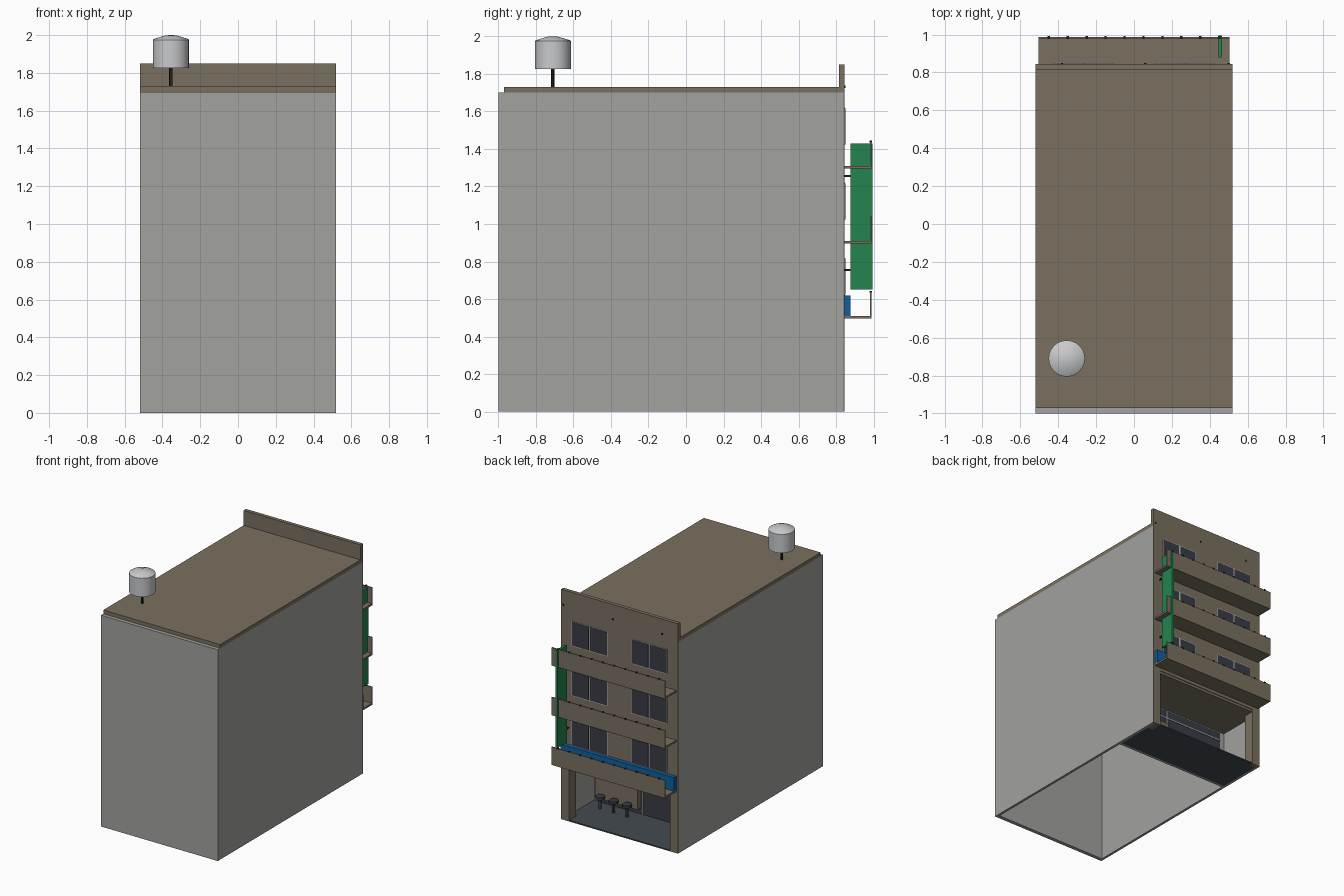
import bpy, bmesh, math

if "Cube" in bpy.data.objects:
    bpy.data.objects.remove(bpy.data.objects["Cube"])


def mat(name, r, g, b):
    m = bpy.data.materials.new(name)
    m.diffuse_color = (r, g, b, 1)
    m.use_nodes = True
    m.node_tree.nodes["Principled BSDF"].inputs["Base Color"].default_value = m.diffuse_color
    return m


GREY = mat("wall grey", 0.36, 0.36, 0.345)
TAN = mat("facade tan", 0.195, 0.163, 0.115)
DARK = mat("dark glass", 0.04, 0.045, 0.06)
SLATE = mat("floor slate", 0.055, 0.068, 0.08)
LIGHT = mat("frame light grey", 0.5, 0.5, 0.5)
TANK = mat("tank grey", 0.58, 0.59, 0.6)
GREEN = mat("sign green", 0.018, 0.23, 0.08)
BLUE = mat("sign blue", 0.005, 0.115, 0.34)
BLACK = mat("metal black", 0.015, 0.015, 0.015)


def boxes(name, material, spans):
    """One object from boxes given as (x0, x1, y0, y1, z0, z1)."""
    bm = bmesh.new()
    for x0, x1, y0, y1, z0, z1 in spans:
        vs = bmesh.ops.create_cube(bm, size=1)["verts"]
        for v in vs:
            v.co = (x1 if v.co.x > 0 else x0,
                    y1 if v.co.y > 0 else y0,
                    z1 if v.co.z > 0 else z0)
    me = bpy.data.meshes.new(name)
    bm.to_mesh(me)
    bm.free()
    me.materials.append(material)
    ob = bpy.data.objects.new(name, me)
    bpy.context.collection.objects.link(ob)
    return ob


def lathe(name, material, profile, cx, cy, sides):
    """Closed turned shape from (radius, z) points, capped at both ends."""
    bm = bmesh.new()
    rings = [[bm.verts.new((cx + r * math.cos(2 * math.pi * i / sides),
                            cy + r * math.sin(2 * math.pi * i / sides), z))
              for i in range(sides)] for r, z in profile]
    for a, b in zip(rings, rings[1:]):
        for i in range(sides):
            j = (i + 1) % sides
            bm.faces.new((a[i], a[j], b[j], b[i]))
    bm.faces.new(rings[0][::-1])
    bm.faces.new(rings[-1])
    me = bpy.data.meshes.new(name)
    bm.to_mesh(me)
    bm.free()
    me.materials.append(material)
    ob = bpy.data.objects.new(name, me)
    bpy.context.collection.objects.link(ob)
    bpy.context.view_layer.objects.active = ob
    ob.select_set(True)
    bpy.ops.object.shade_smooth_by_angle(angle=math.radians(30))
    ob.select_set(False)
    return ob


W, F = 0.52, 0.845          # half width, facade plane
OPEN_X, OPEN_Z = 0.45, 0.47  # shop opening
BACK = 0.45                 # shop back wall

# Hollow shell, open underneath behind the shop
boxes("outer_walls", GREY, [
    (-W, -W + 0.02, -1, F - 0.005, 0, 1.7),
    (W - 0.02, W, -1, F - 0.005, 0, 1.7),
    (-W + 0.02, W - 0.02, -1, -0.97, 0, 1.7)])

# Roof slab and parapet
boxes("roof_slab", TAN, [(-W, W, -0.97, F - 0.03, 1.7, 1.73)])
boxes("parapet", TAN, [(-W, W, F - 0.03, F, 1.7, 1.85)])

# Facade skin around the shop opening, and pillars behind it
boxes("facade", TAN, [
    (-W, W, F - 0.005, F, OPEN_Z, 1.7),
    (-W, -OPEN_X, F - 0.005, F, 0, OPEN_Z),
    (OPEN_X, W, F - 0.005, F, 0, OPEN_Z)])
boxes("pillars", TAN, [
    (-0.5, -OPEN_X, 0.755, F - 0.005, 0, OPEN_Z),
    (OPEN_X, 0.5, 0.755, F - 0.005, 0, OPEN_Z)])

# Shop interior
boxes("shop_floor", SLATE, [(-0.5, 0.5, BACK, F - 0.005, 0, 0.01),
                            (-OPEN_X, OPEN_X, F - 0.005, F, 0, 0.01)])
boxes("shop_ceiling", TAN, [(-0.5, 0.5, BACK, F - 0.005, OPEN_Z - 0.02, OPEN_Z)])
boxes("shop_back_wall", GREY, [(-0.5, 0.5, BACK - 0.02, BACK, 0, OPEN_Z)])
boxes("shop_glass", DARK, [(-0.46, 0.46, BACK, BACK + 0.006, 0.01, 0.44)])
boxes("shop_glass_bars", GREY, [
    (-0.46, 0.46, BACK + 0.006, BACK + 0.01, 0.37, 0.38),
    (0.06, 0.07, BACK + 0.006, BACK + 0.01, 0.01, 0.44)])
boxes("shop_counter", TAN, [(0.08, 0.46, BACK + 0.01, BACK + 0.05, 0.06, 0.3)])
for i in range(3):
    lathe("stool_%d" % (i + 1), DARK,
          [(0.012, 0.01), (0.012, 0.09), (0.035, 0.09), (0.035, 0.11)],
          0.14 + 0.12 * i, BACK + 0.1, 12)

# Windows: three floors, two windows each, two panes per window
frames, panes = [], []
for z in (0.62, 1.02, 1.42):
    for cx in (-0.265, 0.265):
        frames.append((cx - 0.16, cx + 0.16, F, F + 0.003, z, z + 0.2))
        for s in (-1, 1):
            a, b = sorted((cx + s * 0.006, cx + s * 0.155))
            panes.append((a, b, F, F + 0.005, z + 0.005, z + 0.195))
boxes("window_frames", LIGHT, frames)
boxes("window_panes", DARK, panes)

# Balconies: slab, front panel and a row of studs at the panel top
slabs, panels, studs = [], [], []
for z in (0.495, 0.895, 1.295):
    slabs.append((-0.505, 0.505, F, 0.98, z, z + 0.015))
    panels.append((-0.505, 0.505, 0.98, 0.988, z, z + 0.145))
    for i in range(10):
        x = -0.45 + 0.1 * i
        studs.append((x - 0.006, x + 0.006, 0.977, 0.992, z + 0.14, z + 0.149))
boxes("balcony_slabs", TAN, slabs)
boxes("balcony_panels", TAN, panels)
boxes("balcony_studs", BLACK, studs)

# Small lamps on the parapet
boxes("parapet_lamps", BLACK, [(x - 0.006, x + 0.006, F, F + 0.005, 1.725, 1.737)
                               for x in (-0.38, 0.06, 0.5)])

# Signs: blue band above the shop, green upright blade
boxes("blue_sign", BLUE, [(-0.505, 0.505, F, 0.876, 0.51, 0.62)])
boxes("green_sign", GREEN, [(0.445, 0.465, 0.878, 0.995, 0.65, 1.43)])
boxes("sign_brackets", BLACK, [(0.45, 0.46, F, 0.878, z, z + 0.01)
                               for z in (0.75, 1.25)])

# Water tank on its post
TX, TY = -0.355, -0.71
lathe("tank_post", BLACK, [(0.009, 1.73), (0.009, 1.83)], TX, TY, 12)
lathe("water_tank", TANK, [(0.096, 1.825), (0.096, 1.975), (0.09, 1.98),
                           (0.03, 1.998), (0.008, 2.0)], TX, TY, 24)
